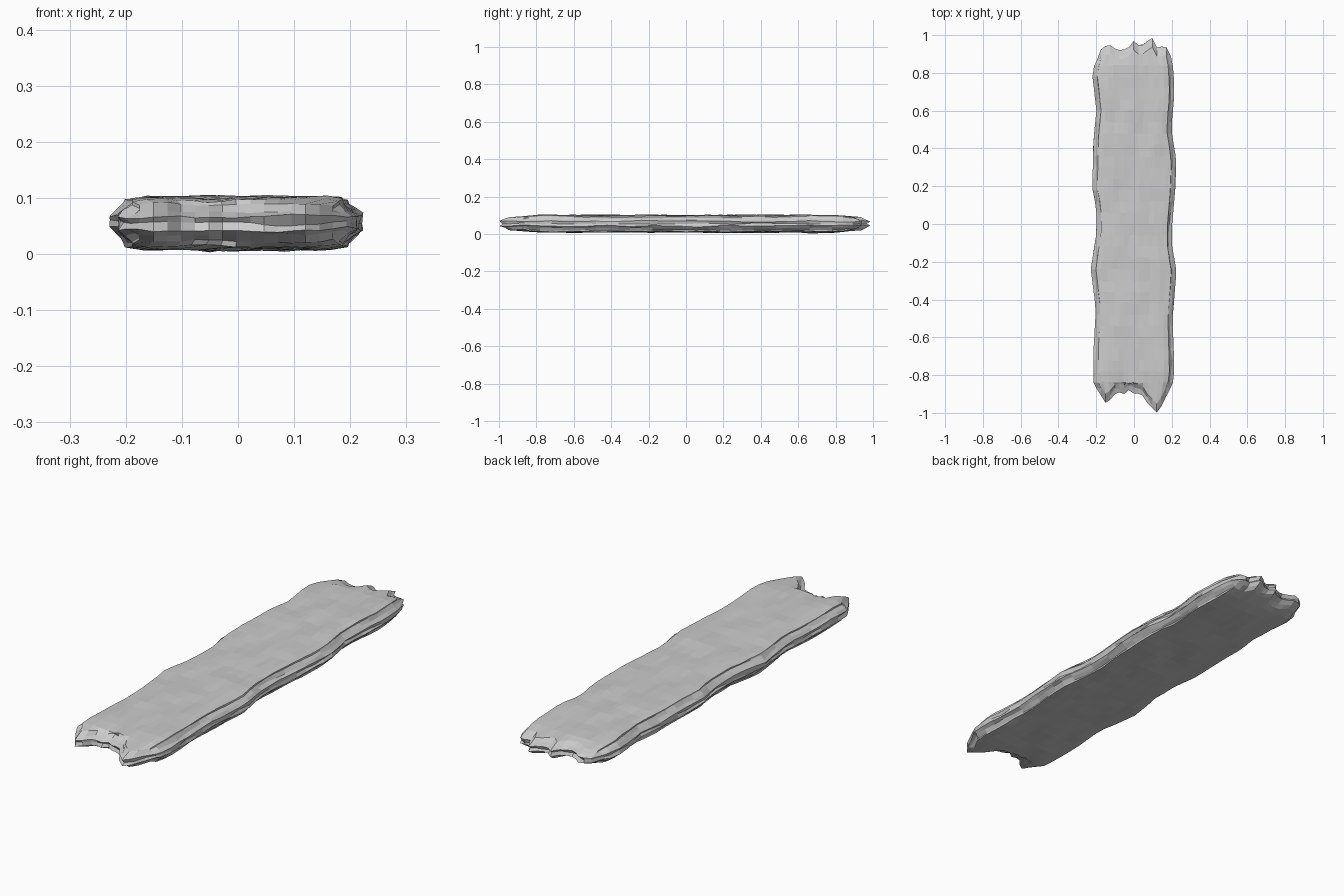
import bpy, bmesh, random
from mathutils import noise, Vector

if "Cube" in bpy.data.objects:
    bpy.data.objects.remove(bpy.data.objects["Cube"])

random.seed(4)
NX, NY, NZ = 16, 30, 6

# outline profiles: (position along edge, offset)
LEFT = [(-.95, -.185), (-.85, -.215), (-.66, -.215), (-.45, -.203), (-.24, -.23), (-.05, -.2),
        (.08, -.2), (.19, -.222), (.45, -.215), (.6, -.2), (.79, -.222), (.9, -.2), (.96, -.18)]
RIGHT = [(-.95, .18), (-.87, .203), (-.77, .215), (-.5, .205), (-.25, .226), (-.1, .2), (0, .203),
         (.19, .22), (.34, .225), (.5, .198), (.69, .215), (.82, .21), (.96, .185)]
BACK = [(-.2, .86), (-.17, .94), (-.12, .95), (-.09, .92), (-.03, .93), (-.01, .98), (.015, .95),
        (.06, .95), (.09, 1.0), (.125, .93), (.165, .95), (.2, .88)]
FRONT = [(-.2, -.87), (-.15, -.95), (-.11, -.92), (-.09, -.88), (-.06, -.91), (-.03, -.88), (0, -.9),
         (.04, -.9), (.07, -.95), (.12, -1.0), (.15, -.96), (.19, -.87)]


def sample(table, s):
    if s <= table[0][0]:
        return table[0][1]
    for (a, p), (b, q) in zip(table, table[1:]):
        if s <= b:
            return p + (q - p) * (s - a) / (b - a)
    return table[-1][1]


def wobble(x, y, z, seed):
    return noise.noise(Vector((x * 9 + seed, y * 6, z * 14)))


def place(i, j, k):
    u, v, t = 2 * i / NX - 1, 2 * j / NY - 1, 2 * k / NZ - 1
    rim = abs(t) ** 3
    # sides, bulging at mid thickness
    y = v * .9
    lo, hi = sample(LEFT, y), sample(RIGHT, y)
    x = (lo + hi) / 2 + u * (hi - lo) / 2
    if abs(u) == 1:
        x -= u * (.026 * rim + .012 * random.random() * (k % 2))
    # splintered ends
    if abs(v) == 1:
        y = sample(BACK if v > 0 else FRONT, x)
        y -= v * (.05 * rim + .022 * random.random() * (k % 2))
    elif 0 < i < NX:
        y += random.uniform(-.006, .006)
    # thickness, thinner toward the rim
    half = .046 - .011 * abs(u) ** 6 - .012 * abs(v) ** 16
    z = .055 + half * t
    z += wobble(x, y, t, 3) * .008 + random.uniform(-.0015, .0015)
    return x, y, max(z, .002)


# plank: gridded box surface shaped by the profiles
bm = bmesh.new()
verts = {}


def vert(*key):
    if key not in verts:
        verts[key] = bm.verts.new(place(*key))
    return verts[key]


size = (NX, NY, NZ)
for axis in range(3):
    a, b = (axis + 1) % 3, (axis + 2) % 3
    for end in (0, size[axis]):
        for p in range(size[a]):
            for q in range(size[b]):
                quad = []
                for dp, dq in ((0, 0), (1, 0), (1, 1), (0, 1)):
                    key = [0, 0, 0]
                    key[axis], key[a], key[b] = end, p + dp, q + dq
                    quad.append(vert(*key))
                bm.faces.new(quad if end else quad[::-1])

# rest on the ground
low = min(v.co.z for v in bm.verts)
for v in bm.verts:
    v.co.z -= low - .003

mesh = bpy.data.meshes.new("wooden_plank")
bm.to_mesh(mesh)
bm.free()
bpy.context.collection.objects.link(bpy.data.objects.new("wooden_plank", mesh))
